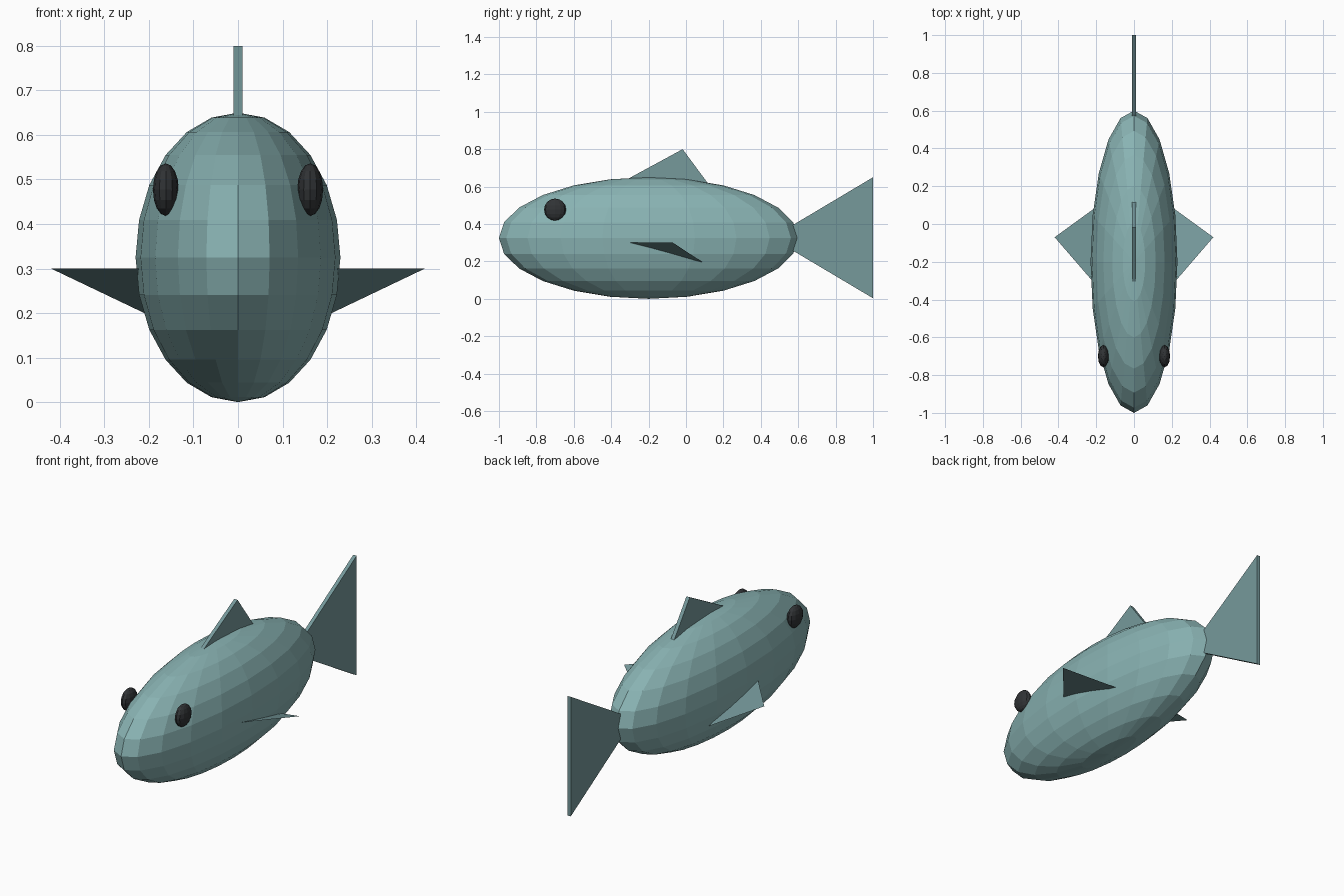
import bpy, bmesh
from mathutils import Matrix

if "Cube" in bpy.data.objects:
    bpy.data.objects.remove(bpy.data.objects["Cube"])


def material(name, rgb):
    m = bpy.data.materials.new(name)
    m.diffuse_color = (*rgb, 1)
    m.use_nodes = True
    m.node_tree.nodes["Principled BSDF"].inputs["Base Color"].default_value = m.diffuse_color
    return m


skin = material("skin", (0.25, 0.45, 0.45))
fin_skin = material("fin_skin", (0.18, 0.32, 0.33))
dark = material("dark", (0.03, 0.033, 0.036))


def add_object(name, bm, mat, mirror=False, thickness=0):
    me = bpy.data.meshes.new(name)
    bm.to_mesh(me)
    bm.free()
    me.materials.append(mat)
    ob = bpy.data.objects.new(name, me)
    bpy.context.collection.objects.link(ob)
    if thickness:
        mod = ob.modifiers.new("thickness", 'SOLIDIFY')
        mod.thickness, mod.offset = thickness, 0
    if mirror:
        mod = ob.modifiers.new("mirror", 'MIRROR')
        mod.use_axis[0] = True
        mod.use_mirror_merge = False
    return ob


def ellipsoid(name, center, radii, segments, rings, mat, mirror=False):
    bm = bmesh.new()
    bmesh.ops.create_uvsphere(
        bm, u_segments=segments, v_segments=rings, radius=1,
        matrix=Matrix.Translation(center) @ Matrix.Diagonal((*radii, 1)))
    return add_object(name, bm, mat, mirror)


def fin(name, points, mirror=False, thickness=0):
    bm = bmesh.new()
    bm.faces.new([bm.verts.new(p) for p in points])
    return add_object(name, bm, fin_skin, mirror, thickness)


# Body and eyes
ellipsoid("body", (0, -0.2, 0.325), (0.23, 0.8, 0.325), 20, 12, skin)
ellipsoid("eyes", (0.162, -0.70, 0.477), (0.029, 0.059, 0.059), 12, 8, dark, mirror=True)

# Upright plates: tail and back fin
fin("tail_fin", [(0, 0.50, 0.352), (0, 0.50, 0.30), (0, 1, 0.003), (0, 1, 0.65)], thickness=0.02)
fin("back_fin", [(0, -0.35, 0.62), (0, 0.13, 0.60), (0, -0.018, 0.80)], thickness=0.02)

# Thin side fins
fin("side_fins", [(0.20, -0.325, 0.30), (0.42, -0.07, 0.30), (0.20, 0.09, 0.195)], mirror=True)
